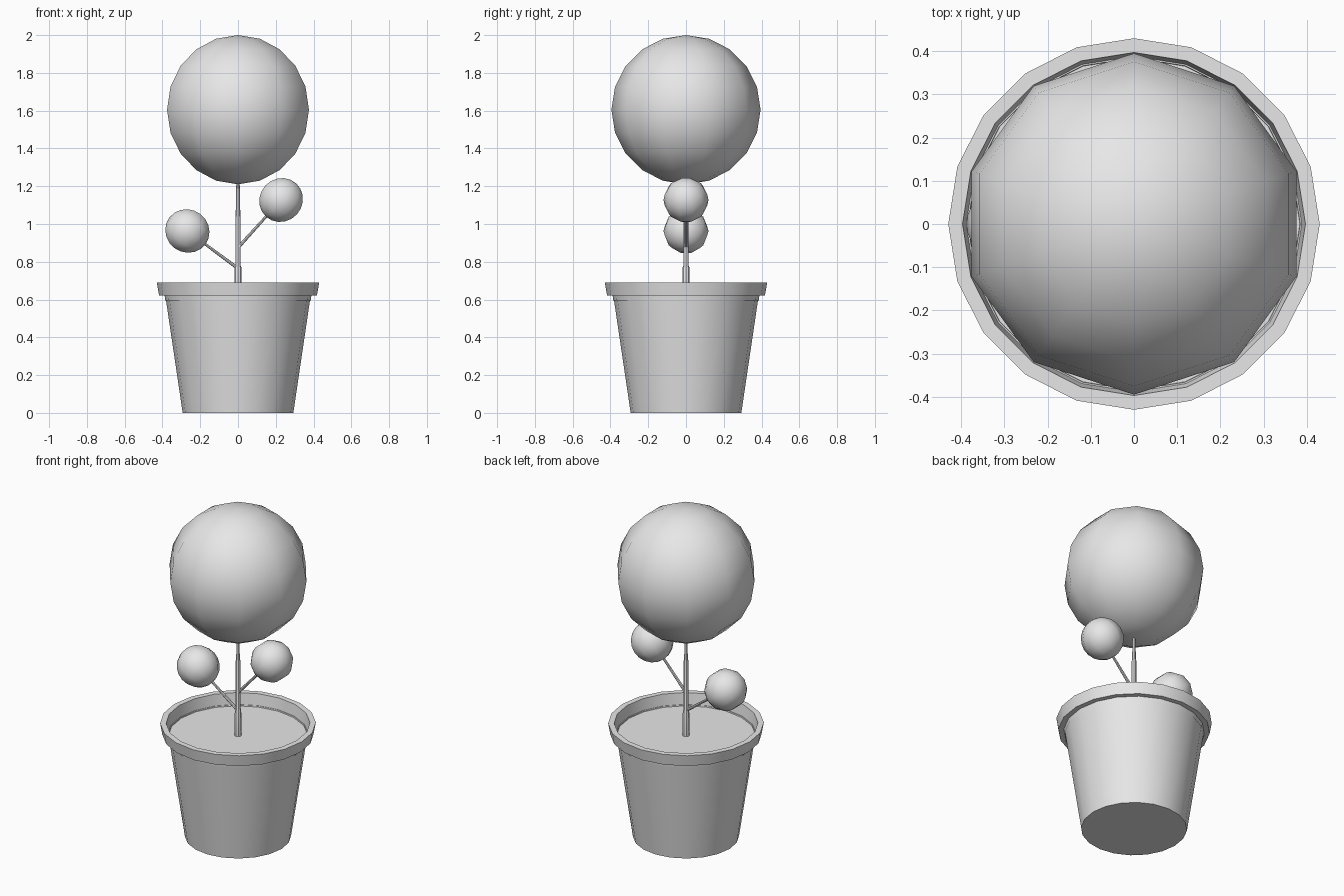
import bpy
import bmesh
from math import pi, sin, cos, atan2, radians
from mathutils import Matrix, Vector

cube = bpy.data.objects.get("Cube")
if cube:
    bpy.data.objects.remove(cube, do_unlink=True)

# One plain material for the whole plant
grey = bpy.data.materials.new("light grey")
grey.use_nodes = True
grey.diffuse_color = (0.8, 0.8, 0.8, 1)
grey.node_tree.nodes["Principled BSDF"].inputs["Base Color"].default_value = (0.8, 0.8, 0.8, 1)


def lathe(name, profile, sides, matrix=Matrix(), sharp=40):
    """Turn a (radius, height) profile around z, with a corner on the y axis."""
    bm = bmesh.new()
    rings = []
    for r, z in profile:
        if r < 1e-6:
            rings.append([bm.verts.new((0, 0, z))] * sides)
        else:
            angles = [pi / 2 + 2 * pi * i / sides for i in range(sides)]
            rings.append([bm.verts.new((r * cos(a), r * sin(a), z)) for a in angles])
    for low, high in zip(rings, rings[1:]):
        for i in range(sides):
            j = (i + 1) % sides
            corners = dict.fromkeys((low[i], low[j], high[j], high[i]))
            bm.faces.new(list(corners))
    bmesh.ops.recalc_face_normals(bm, faces=bm.faces[:])
    for f in bm.faces:
        f.smooth = True
    mesh = bpy.data.meshes.new(name)
    bm.to_mesh(mesh)
    bm.free()
    mesh.set_sharp_from_angle(angle=radians(sharp))
    mesh.materials.append(grey)
    obj = bpy.data.objects.new(name, mesh)
    obj.matrix_world = matrix
    bpy.context.collection.objects.link(obj)
    return obj


def ball(name, radius, matrix):
    """Ten-sided smooth ball with its pole on local z."""
    steps = [pi * i / 10 for i in range(11)]
    profile = [(radius * sin(a), -radius * cos(a)) for a in steps]
    lathe(name, profile, 10, matrix, 180)


# Pot with an overhanging rim, and the soil inside it
SOIL = 0.615
lathe("pot", [(0, 0), (0.293, 0), (0.385, 0.622), (0.418, 0.622), (0.43, 0.69),
              (0.397, 0.69), (0.385, SOIL - 0.02)], 20)
lathe("soil", [(0.387, SOIL), (0, SOIL)], 20)

# Main stem and crown
lathe("stem", [(0, SOIL - 0.01), (0.02, SOIL - 0.01), (0.018, 0.77), (0.014, 0.78),
               (0.013, 1.07), (0.01, 1.08), (0.009, 1.25), (0, 1.25)], 8)
ball("crown", 0.395, Matrix.Translation((0, 0, 1.605)))

# Side branches, each carrying a small ball in line with it
for side, root, tip in (("left", (0, 0, 0.875), (0.228, 0, 1.127)),
                        ("right", (0, 0, 0.765), (-0.268, 0, 0.963))):
    root, tip = Vector(root), Vector(tip)
    way = tip - root
    tilt = Matrix.Rotation(atan2(way.x, way.z), 4, "Y")
    lathe(side + "_branch", [(0, 0), (0.009, 0), (0.006, way.length), (0, way.length)],
          8, Matrix.Translation(root) @ tilt)
    ball(side + "_ball", 0.119, Matrix.Translation(tip) @ tilt)
